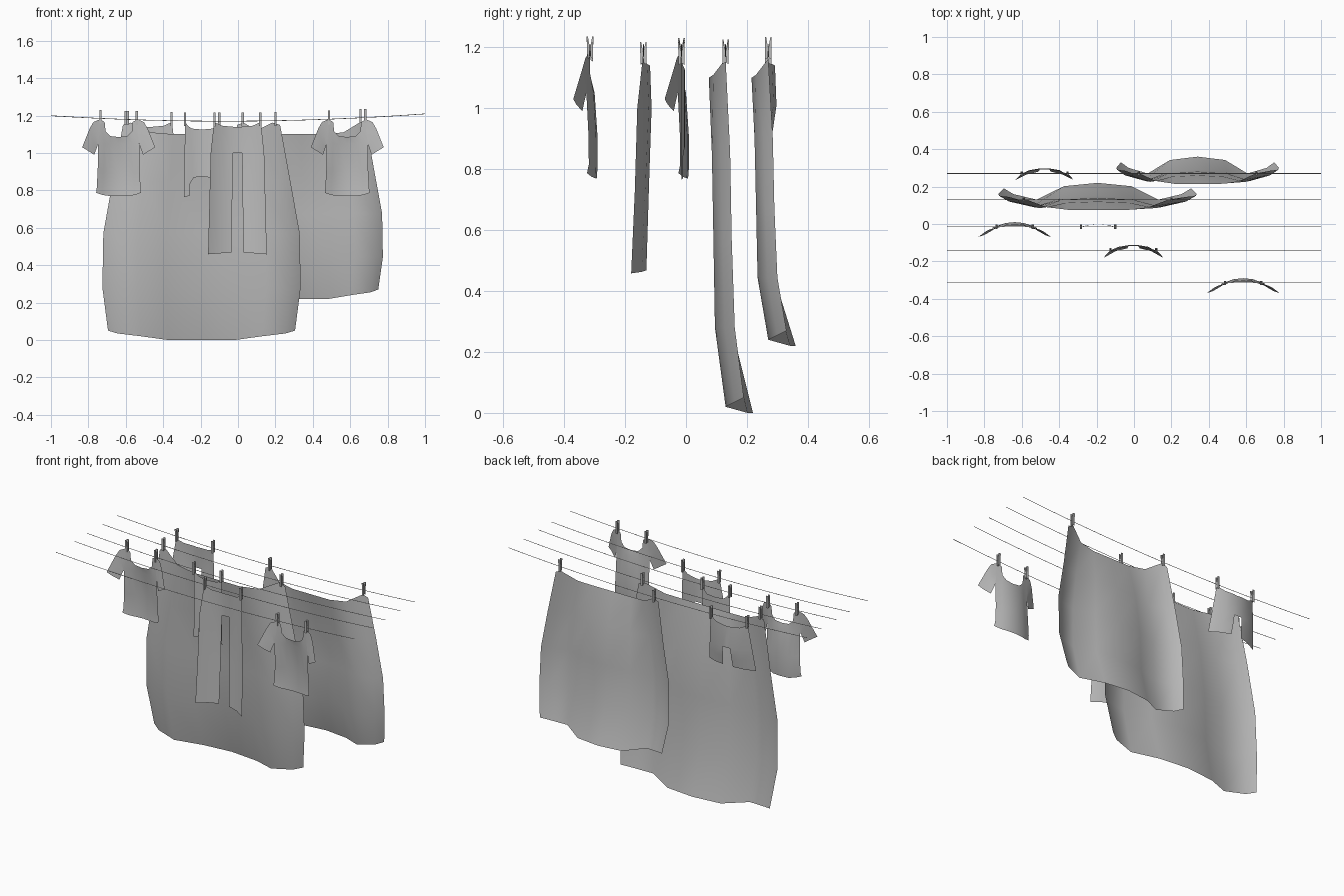
import bpy, bmesh, math
from mathutils import Vector

if "Cube" in bpy.data.objects:
    bpy.data.objects.remove(bpy.data.objects["Cube"])

# One plain cloth colour
grey = bpy.data.materials.new("plain_grey")
grey.use_nodes = True
colour = (0.5, 0.5, 0.5, 1)
grey.diffuse_color = colour
grey.node_tree.nodes["Principled BSDF"].inputs["Base Color"].default_value = colour


def finish(name, bm, place, angle):
    mesh = bpy.data.meshes.new(name)
    bmesh.ops.remove_doubles(bm, verts=bm.verts, dist=0.0005)
    bm.to_mesh(mesh)
    bm.free()
    mesh.materials.append(grey)
    obj = bpy.data.objects.new(name, mesh)
    bpy.context.collection.objects.link(obj)
    obj.location = place
    bpy.ops.object.select_all(action='DESELECT')
    obj.select_set(True)
    bpy.context.view_layer.objects.active = obj
    bpy.ops.object.shade_smooth_by_angle(angle=math.radians(angle))
    return obj


def cloth(name, x, y, *grids):
    """Cloth from grids of (x, y, z) rows on the left half, mirrored to the right."""
    bm = bmesh.new()
    for rows in grids:
        for side in (1, -1):
            net = [[bm.verts.new((side * p[0], p[1], p[2])) for p in row] for row in rows]
            for up, low in zip(net, net[1:]):
                for i in range(len(up) - 1):
                    quad = [up[i], low[i], low[i + 1], up[i + 1]]
                    bm.faces.new(quad if side > 0 else quad[::-1])
    return finish(name, bm, (x, y, 0), 60)


def line_height(x):
    return 1.17 + 0.034 * x * x + 0.005 * x


# Washing lines, one per row of laundry
LINES = dict(back=0.27, sheet=0.13, middle=-0.015, trouser=-0.14, front=-0.315)
for label, y in LINES.items():
    bm = bmesh.new()
    rings = []
    for i in range(17):
        x = -1 + i / 8
        rings.append([bm.verts.new((x, 0.0016 * math.cos(a * math.tau / 4),
                                    line_height(x) + 0.0016 * math.sin(a * math.tau / 4)))
                      for a in range(4)])
    for a, b in zip(rings, rings[1:]):
        for k in range(4):
            n = (k + 1) % 4
            bm.faces.new([a[k], a[n], b[n], b[k]])
    finish(label + "_line", bm, (0, y, 0), 30)


# Pegs: two slim prongs that pinch the line and spread at the top
def peg(name, x, y):
    bm = bmesh.new()
    for s in (1, -1):
        profile = [(0.001, -0.022), (0.010, -0.028), (0.010, 0.006),
                   (0.011, 0.046), (0.007, 0.046), (0.001, 0.012)]
        ends = [[bm.verts.new((dx, s * py, pz)) for py, pz in profile] for dx in (-0.006, 0.006)]
        bm.faces.new(ends[0])
        bm.faces.new(ends[1][::-1])
        for i in range(6):
            j = (i + 1) % 6
            bm.faces.new([ends[0][i], ends[1][i], ends[1][j], ends[0][j]])
    bmesh.ops.recalc_face_normals(bm, faces=bm.faces)
    finish(name, bm, (x, y, line_height(x)), 20)


def pegs(item, x, y, half):
    peg(item + "_left_peg", x + half, y)
    peg(item + "_right_peg", x - half, y)


# Bed sheets: sagging top edge, forward folds near the sides, hem blown back
def sheet(name, x, y, width, drop, half):
    levels = [(1.10, 0.42, -0.055, -0.04, 0.0), (0.85, 0.475, -0.01, -0.045, 0.015),
              (0.57, 0.525, 0.01, -0.04, 0.02), (0.28, 0.53, 0.02, -0.035, 0.03),
              (0.0, 0.50, 0.09, 0.0, 0.06)]
    rows = []
    for n, (z, w, mid, fold, edge) in enumerate(levels):
        lift = {0: (0, 0, 0.01, 0.062, 0.05), 4: (0, 0, 0.02, 0.035, 0.05)}.get(n, [0] * 5)
        depth = (mid, mid * 0.8 + fold * 0.2, fold, (fold + edge) / 2, edge)
        if n == 0:
            depth = (mid, mid, fold, 0, 0)
        rows.append([(f * w * width, d, 1.1 - (1.1 - z) * drop + up)
                     for f, d, up in zip((0, 0.36, 0.65, 0.9, 1), depth, lift)])
    cloth(name, x, y, rows)
    pegs(name, x, y, half)


sheet("large_sheet", -0.195, LINES["sheet"], 1.0, 1.0, 0.395)
sheet("small_sheet", 0.34, LINES["back"], 0.82, 0.8, 0.315)


# Shirts: scooped neck, body and short sleeves
def shirt(name, x, y):
    body = [[(0, 0.005, 1.085), (0.045, 0.005, 1.09), (0.07, 0, 1.115), (0.10, -0.005, 1.18)],
            [(0, 0.015, 1.05), (0.045, 0.012, 1.05), (0.075, 0, 1.05), (0.11, -0.012, 1.05)],
            [(0, 0.025, 0.9), (0.05, 0.02, 0.9), (0.08, 0.008, 0.9), (0.112, -0.005, 0.91)],
            [(0, 0.025, 0.81), (0.05, 0.02, 0.81), (0.085, 0.008, 0.81), (0.117, -0.004, 0.815)],
            [(0, 0.022, 0.77), (0.05, 0.018, 0.77), (0.085, 0.005, 0.775), (0.12, -0.01, 0.787)]]
    neck = [[(0.07, 0, 1.115), (0.075, 0, 1.165), (0.10, -0.005, 1.18)]]
    sleeve = [[(0.10, -0.005, 1.18), (0.135, -0.015, 1.165), (0.155, -0.025, 1.13), (0.195, -0.055, 1.03)],
              [(0.10, -0.008, 1.12), (0.125, -0.015, 1.1), (0.14, -0.025, 1.075), (0.165, -0.045, 1.012)],
              [(0.11, -0.012, 1.05), (0.113, -0.014, 1.04), (0.118, -0.018, 1.025), (0.13, -0.025, 0.99)]]
    cloth(name, x, y, body, sleeve, [neck[0][:2], neck[0][:0:-1]])
    pegs(name, x, y, 0.097)


shirt("front_shirt", 0.584, LINES["front"])
shirt("middle_shirt", -0.638, LINES["middle"])


# Legwear: sagging waist, curved round the hips, two separate legs
def legwear(name, x, y, hem, crotch, flare):
    waist = [(0, 0.022, 1.138), (0.025, 0.022, 1.14), (0.08, 0.012, 1.145), (0.125, -0.002, 1.165)]
    hip = [(0, 0.027, crotch), (0.025, 0.027, crotch), (0.08, 0.018, crotch), (0.143, -0.02, crotch)]
    middle = (crotch + hem) / 2
    knee = [(0.028, 0.018, middle), (0.088, 0.006, middle), (0.15, -0.028, middle)]
    foot = [(0.033, 0.01, hem + 0.01), (0.095, -0.005, hem + 0.005), (0.157, flare, hem)]
    cloth(name, x, y, [waist, hip], [hip[1:], knee, foot])
    pegs(name, x, y, 0.122)


legwear("trousers", -0.003, LINES["trouser"], 0.458, 1.0, -0.04)
legwear("shorts", -0.478, LINES["back"], 0.885, 1.01, -0.035)

# Bodice with two hanging straps
top = [(0, 0.012, 1.125), (0.055, 0.01, 1.13), (0.07, 0.005, 1.14), (0.092, 0, 1.165)]
base = [(0, 0.012, 0.875), (0.045, 0.01, 0.868), (0.063, 0.005, 0.84), (0.094, 0, 0.82)]
strap = [(0.068, 0.005, 0.77), (0.097, 0, 0.765)]
cloth("bodice", -0.192, LINES["middle"], [top, base], [base[2:], strap])
pegs("bodice", -0.192, LINES["middle"], 0.092)
